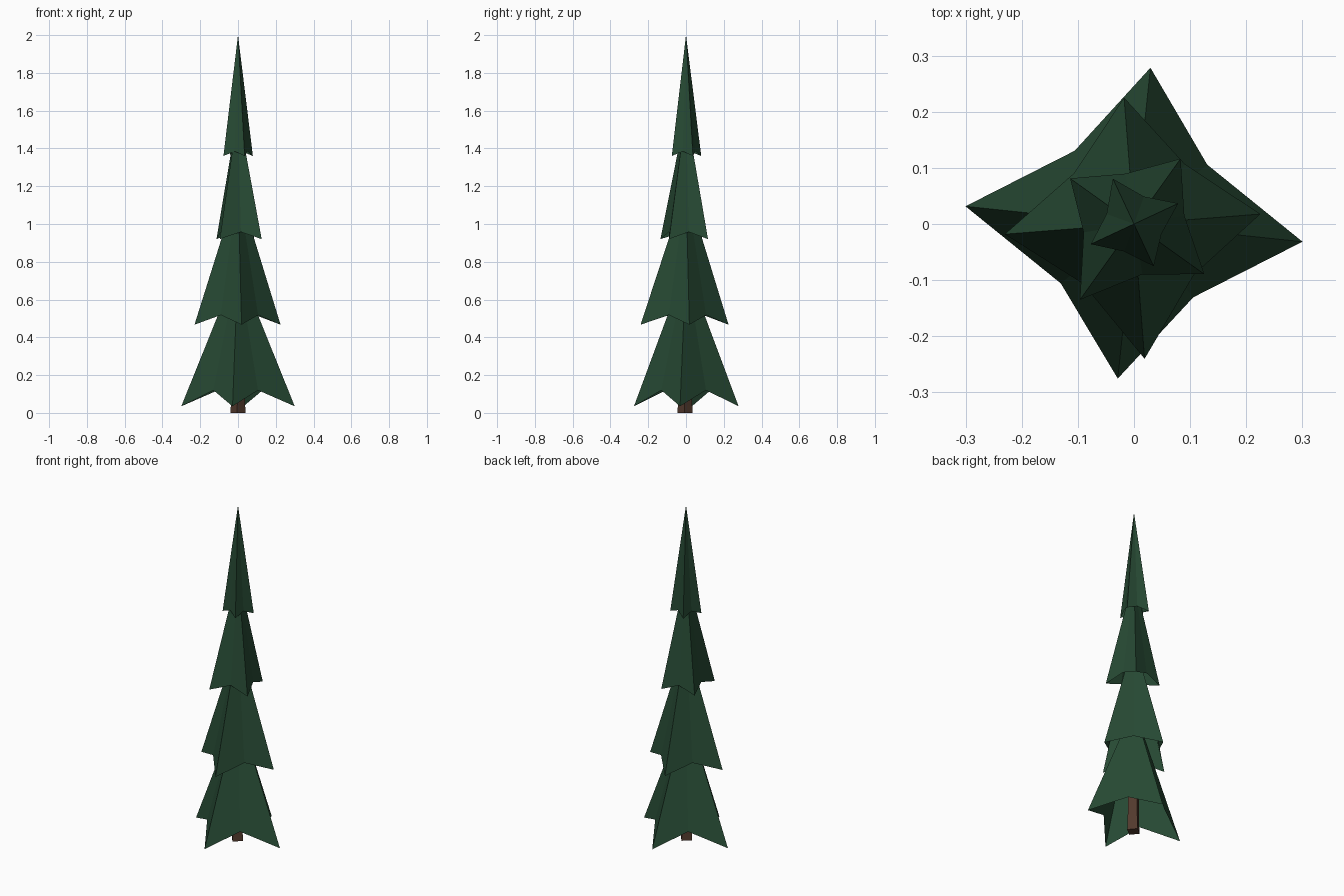
import bpy
import bmesh
from math import cos, sin, radians
from mathutils import Vector

cube = bpy.data.objects.get("Cube")
if cube:
    bpy.data.objects.remove(cube, do_unlink=True)


def make_material(name, colour):
    mat = bpy.data.materials.new(name)
    mat.use_nodes = True
    mat.diffuse_color = colour
    bsdf = next(n for n in mat.node_tree.nodes if n.type == 'BSDF_PRINCIPLED')
    bsdf.inputs["Base Color"].default_value = colour
    bsdf.inputs["Roughness"].default_value = 0.9
    return mat


needle_green = make_material("needle green", (0.02, 0.068, 0.034, 1))
bark_brown = make_material("bark brown", (0.085, 0.042, 0.026, 1))


def finish(bm, name, mat):
    mesh = bpy.data.meshes.new(name)
    bm.to_mesh(mesh)
    bm.free()
    mesh.materials.append(mat)
    obj = bpy.data.objects.new(name, mesh)
    bpy.context.scene.collection.objects.link(obj)
    return obj


def polar(angle, radius, z):
    a = radians(angle)
    return Vector((radius * cos(a), radius * sin(a), z))


def branch_tier(name, turn, tips, tip_z, notch, notch_z, apex_z):
    """Hollow star-shaped cone: drooping tips with raised notches between."""
    bm = bmesh.new()
    apex = bm.verts.new((0, 0, apex_z))
    rim = []
    for i, radius in enumerate(tips):
        angle = turn + 90 * i
        rim.append(bm.verts.new(polar(angle, radius, tip_z)))
        rim.append(bm.verts.new(polar(angle + 45, notch, notch_z)))
    for i, v in enumerate(rim):
        bm.faces.new((v, rim[(i + 1) % len(rim)], apex))
    return finish(bm, name, needle_green)


# Branch tiers, bottom to top
branch_tier("bottom_branches", -6, (0.302, 0.28, 0.302, 0.277), 0.035, 0.168, 0.12, 0.78)
branch_tier("lower_branches", 4.5, (0.226, 0.226, 0.231, 0.241), 0.467, 0.14, 0.518, 1.2)
branch_tier("upper_branches", 54.5, (0.143, 0.14, 0.166, 0.154), 0.92, 0.091, 0.958, 1.6)
branch_tier("top_branches", 25, (0.087, 0.089, 0.085, 0.083), 1.36, 0.052, 1.385, 2.0)

# Square tapered trunk, corners towards the axes
bm = bmesh.new()
rings = [[bm.verts.new(polar(90 * i - 6, r, z) + Vector((0, -0.005, 0))) for i in range(4)]
         for r, z in ((0.041, 0), (0.038, 0.04), (0.03, 0.55))]
for low, high in zip(rings, rings[1:]):
    for i in range(4):
        j = (i + 1) % 4
        bm.faces.new((low[i], low[j], high[j], high[i]))
bm.faces.new(rings[0][::-1])
bm.faces.new(rings[-1])
finish(bm, "trunk", bark_brown)
